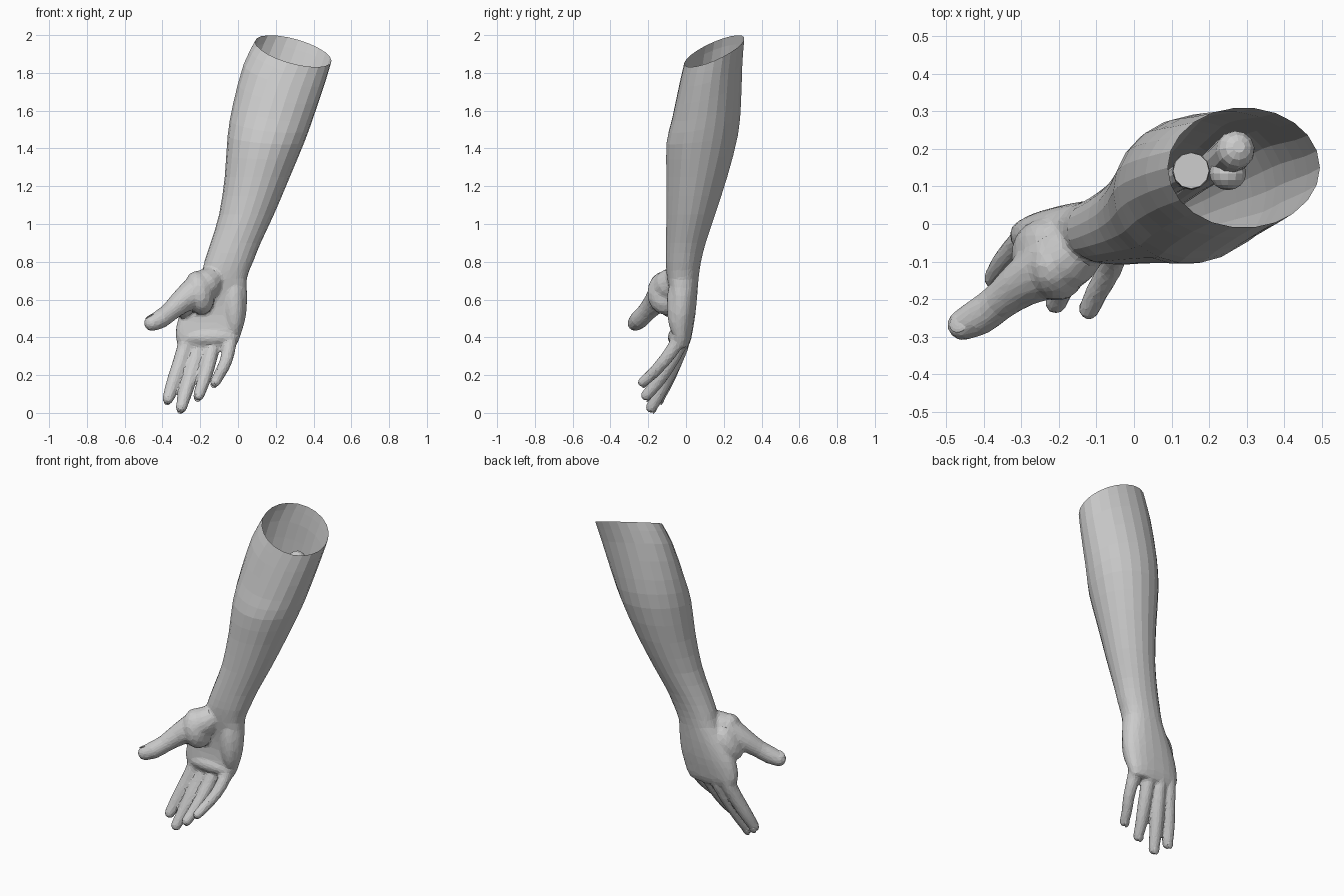
import bpy, bmesh
from math import sin, cos, pi, copysign
from mathutils import Vector, Matrix

if "Cube" in bpy.data.objects:
    bpy.data.objects.remove(bpy.data.objects["Cube"])


def finish(bm, name):
    bmesh.ops.recalc_face_normals(bm, faces=bm.faces)
    me = bpy.data.meshes.new(name)
    bm.to_mesh(me)
    bm.free()
    ob = bpy.data.objects.new(name, me)
    bpy.context.collection.objects.link(ob)
    return ob


def loft(bm, rings, cap_start, cap_end):
    loops = [[bm.verts.new(p) for p in r] for r in rings]
    n = len(loops[0])
    faces = []
    for a, b in zip(loops, loops[1:]):
        for i in range(n):
            j = (i + 1) % n
            faces.append(bm.faces.new((a[i], a[j], b[j], b[i])))
    if cap_start:
        faces.append(bm.faces.new(loops[0]))
    if cap_end:
        faces.append(bm.faces.new(loops[-1]))
    bmesh.ops.recalc_face_normals(bm, faces=faces)


def smooth_rows(rows, steps):
    """Catmull-Rom interpolation of rows of numbers."""
    out = []
    for i in range(len(rows) - 1):
        a, b, c, d = (rows[max(0, min(len(rows) - 1, i + k))] for k in (-1, 0, 1, 2))
        for s in range(steps):
            t = s / steps
            out.append([0.5 * (2*q + (r - p)*t + (2*p - 5*q + 4*r - w)*t*t
                               + (3*q - p - 3*r + w)*t**3)
                        for p, q, r, w in zip(a, b, c, d)])
    out.append(list(rows[-1]))
    return out


def tube(bm, path, sides=12, steps=2, round_end=True):
    """Tube through (x, y, z, radius) points, with a rounded or flat tip."""
    rows = smooth_rows(path, steps)
    if round_end:
        end, before = Vector(rows[-1][:3]), Vector(rows[-2][:3])
        d, r = (end - before).normalized(), rows[-1][3]
        for f in (0.4, 0.75, 0.95):
            rows.append([*(end + d * r * f), r * (1 - f * f) ** 0.5])
    pts = [Vector(q[:3]) for q in rows]
    rings = []
    for i, p in enumerate(pts):
        t = (pts[min(i + 1, len(pts) - 1)] - pts[max(i - 1, 0)]).normalized()
        side = t.cross(Vector((0, 1, 0.3))).normalized()
        up = side.cross(t)
        rings.append([p + rows[i][3] * (side * cos(2*pi*k/sides) + up * sin(2*pi*k/sides))
                      for k in range(sides)])
    loft(bm, rings, True, True)


def blob(bm, loc, size, along=(0, 0, 1), normal=(0, 1, 0)):
    """Ellipsoid with size = across, along, thickness."""
    y = Vector(along).normalized()
    x = y.cross(Vector(normal)).normalized()
    z = x.cross(y)
    m = Matrix((x, y, z)).transposed().to_4x4()
    m = Matrix.Translation(loc) @ m @ Matrix.Diagonal((*size, 1))
    bmesh.ops.create_uvsphere(bm, u_segments=14, v_segments=8, radius=1, matrix=m)


# Forearm, wrist and palm: z, left, right, front, back, rim tilt, squareness, palm hollow
sections = [
    (1.915, 0.09, 0.495, -0.01, 0.31, 1.0, 2.0, 0),
    (1.80, 0.03, 0.463, -0.035, 0.30, 0.85, 2.0, 0),
    (1.60, -0.027, 0.40, -0.075, 0.293, 0.6, 2.0, 0),
    (1.45, -0.055, 0.352, -0.105, 0.277, 0.3, 2.0, 0),
    (1.25, -0.07, 0.275, -0.105, 0.22, 0, 2.0, 0),
    (1.05, -0.10, 0.19, -0.105, 0.155, 0, 2.0, 0),
    (0.90, -0.145, 0.12, -0.107, 0.105, 0, 2.1, 0),
    (0.80, -0.178, 0.08, -0.108, 0.08, 0, 2.2, 0),
    (0.71, -0.205, 0.047, -0.11, 0.067, 0, 2.3, 0.01),
    (0.62, -0.26, 0.049, -0.115, 0.06, 0, 2.3, 0.03),
    (0.52, -0.31, 0.044, -0.11, 0.05, 0, 2.3, 0.035),
    (0.44, -0.330, 0.024, -0.10, 0.037, 0, 2.4, 0.02),
    (0.385, -0.328, 0.005, -0.085, 0.026, 0, 2.5, 0),
    (0.345, -0.31, -0.015, -0.07, 0.008, 0, 2.5, 0),
]
N = 22
rings = []
for z, xl, xr, yf, yb, tilt, power, hollow in smooth_rows(sections, 2):
    cx, cy = (xl + xr) / 2, (yf + yb) / 2
    ring = []
    for k in range(N):
        c, s = cos(2*pi*k/N), sin(2*pi*k/N)
        dx = (xr - xl) / 2 * copysign(abs(c) ** (2 / power), c)
        dy = (yb - yf) / 2 * copysign(abs(s) ** (2 / power), s)
        if s < 0:
            dy += hollow * s * s
        ring.append((cx + dx, cy + dy, z + tilt * (0.42 * dy - 0.25 * dx)))
    rings.append(ring)

# Forearm: open tube down to the wrist
bm = bmesh.new()
loft(bm, rings[:15], False, False)
finish(bm, "forearm")

# Hand: palm, pads, fingers and thumb melted into one skin
hand = bmesh.new()
loft(hand, rings[13:], True, True)
blob(hand, (-0.15, -0.055, 0.40), (0.15, 0.045, 0.042))
blob(hand, (-0.02, -0.05, 0.57), (0.055, 0.17, 0.052))
blob(hand, (-0.205, -0.11, 0.635), (0.08, 0.12, 0.095), (-0.2, 0, 1))
# web between thumb and first finger
blob(hand, (-0.255, -0.07, 0.61), (0.055, 0.12, 0.08), (-0.5, -0.2, -1))

fingers = {
    "index_finger": [(-0.265, -0.02, 0.44, 0.047), (-0.282, -0.035, 0.34, 0.043),
                     (-0.325, -0.085, 0.21, 0.040), (-0.350, -0.115, 0.14, 0.036),
                     (-0.370, -0.145, 0.075, 0.031)],
    "middle_finger": [(-0.195, -0.010, 0.44, 0.047), (-0.213, -0.035, 0.33, 0.042),
                      (-0.250, -0.095, 0.20, 0.040), (-0.280, -0.145, 0.10, 0.036),
                      (-0.300, -0.183, 0.03, 0.031)],
    "ring_finger": [(-0.125, -0.012, 0.44, 0.045), (-0.138, -0.045, 0.34, 0.041),
                    (-0.165, -0.110, 0.225, 0.038), (-0.190, -0.165, 0.145, 0.034),
                    (-0.208, -0.210, 0.093, 0.030)],
    "little_finger": [(-0.045, -0.025, 0.45, 0.042), (-0.046, -0.055, 0.36, 0.038),
                      (-0.065, -0.120, 0.27, 0.034), (-0.098, -0.180, 0.205, 0.031),
                      (-0.120, -0.228, 0.163, 0.028)],
}
for name, path in fingers.items():
    tube(hand, path)
    # nail on the back of each fingertip
    a, b = Vector(path[-2][:3]), Vector(path[-1][:3])
    d = (b - a).normalized()
    back = (Vector((0, 1, 0)) - d * d.y).normalized()
    r = path[-1][3]
    nail = bmesh.new()
    blob(nail, b + back * r * 0.78, (r * 0.65, r * 0.9, r * 0.2), d, back)
    finish(nail, name + "_nail")

tube(hand, [(-0.10, -0.03, 0.74, 0.050), (-0.165, -0.08, 0.685, 0.084),
            (-0.225, -0.115, 0.64, 0.084), (-0.30, -0.16, 0.588, 0.064),
            (-0.36, -0.208, 0.535, 0.051), (-0.41, -0.245, 0.497, 0.051),
            (-0.455, -0.268, 0.475, 0.043)], sides=14)
nail = bmesh.new()
blob(nail, (-0.464, -0.262, 0.510), (0.027, 0.032, 0.007), (-0.05, -0.03, -0.02), (-0.3, 0.3, 0.9))
finish(nail, "thumb_nail")

hand_ob = finish(hand, "hand")
remesh = hand_ob.modifiers.new("skin", 'REMESH')
remesh.mode = 'VOXEL'
remesh.voxel_size = 0.009
soften = hand_ob.modifiers.new("soften", 'SMOOTH')
soften.factor = 0.5
soften.iterations = 6
reduce = hand_ob.modifiers.new("facets", 'DECIMATE')
reduce.ratio = 0.12

# Forearm bones inside the open end
bm = bmesh.new()
tube(bm, [(-0.09, -0.015, 0.84, 0.035), (-0.03, 0.03, 1.02, 0.032),
          (0.06, 0.085, 1.32, 0.032), (0.13, 0.13, 1.58, 0.035),
          (0.15, 0.14, 1.63, 0.05), (0.152, 0.142, 1.665, 0.048)], round_end=False)
finish(bm, "radius_bone")
bm = bmesh.new()
tube(bm, [(0.02, -0.01, 0.84, 0.03), (0.08, 0.05, 1.08, 0.03),
          (0.17, 0.12, 1.38, 0.035), (0.25, 0.18, 1.62, 0.05),
          (0.27, 0.197, 1.70, 0.052)])
blob(bm, (0.25, 0.135, 1.61), (0.05, 0.06, 0.045))
finish(bm, "ulna_bone")
